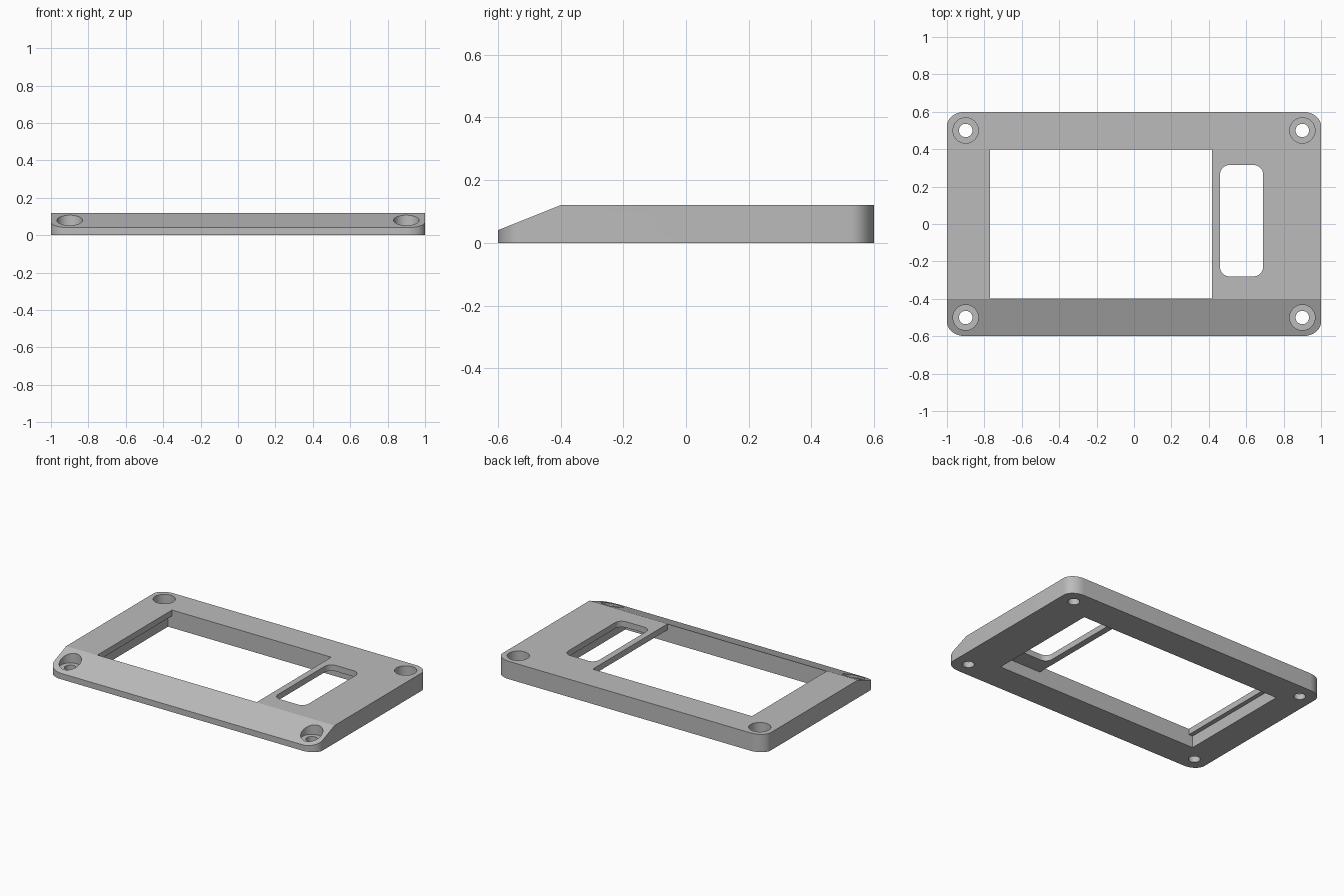
import bpy
import bmesh
from math import cos, sin, pi, radians

if "Cube" in bpy.data.objects:
    bpy.data.objects.remove(bpy.data.objects["Cube"], do_unlink=True)

grey = bpy.data.materials.new("plain grey")
grey.use_nodes = True
colour = (0.5, 0.5, 0.5, 1)
grey.diffuse_color = colour
grey.node_tree.nodes["Principled BSDF"].inputs["Base Color"].default_value = colour


def prism(name, outline, offset):
    """Extrude a closed 3D outline along an offset."""
    bm = bmesh.new()
    face = bm.faces.new([bm.verts.new(p) for p in outline])
    result = bmesh.ops.extrude_face_region(bm, geom=[face])
    moved = [v for v in result["geom"] if isinstance(v, bmesh.types.BMVert)]
    bmesh.ops.translate(bm, verts=moved, vec=offset)
    bmesh.ops.recalc_face_normals(bm, faces=bm.faces)
    mesh = bpy.data.meshes.new(name)
    bm.to_mesh(mesh)
    bm.free()
    obj = bpy.data.objects.new(name, mesh)
    bpy.context.collection.objects.link(obj)
    mesh.materials.append(grey)
    return obj


def block(name, x0, x1, y0, y1, z0, z1, rx=0, ry=0, steps=10):
    """Upright block, with elliptical corners when rx and ry are given."""
    outline = []
    for i, (cx, cy) in enumerate([(x1 - rx, y1 - ry), (x0 + rx, y1 - ry),
                                  (x0 + rx, y0 + ry), (x1 - rx, y0 + ry)]):
        for k in range(steps + 1 if rx else 1):
            a = (i + k / steps) * pi / 2
            outline.append((cx + rx * cos(a), cy + ry * sin(a), z0))
    return prism(name, outline, (0, 0, z1 - z0))


def cylinder(name, x, y, radius, z0, z1, sides=40):
    ring = [(x + radius * cos(2 * pi * k / sides),
             y + radius * sin(2 * pi * k / sides), z0) for k in range(sides)]
    return prism(name, ring, (0, 0, z1 - z0))


def cut(body, cutter):
    cutter.hide_render = True
    mod = body.modifiers.new(cutter.name, "BOOLEAN")
    mod.operation = "DIFFERENCE"
    mod.solver = "EXACT"
    mod.object = cutter
    bpy.ops.object.select_all(action="DESELECT")
    bpy.context.view_layer.objects.active = body
    body.select_set(True)
    bpy.ops.object.modifier_apply(modifier=mod.name)
    bpy.data.objects.remove(cutter, do_unlink=True)


# Cover plate with rounded corners
plate = block("cover_plate", -1, 1, -0.6, 0.6, 0, 0.12, 0.1, 0.075)

# Sloped front edge
cut(plate, prism("front_slope", [(-1.2, -0.4, 0.12), (-1.2, -0.4, 0.3),
                                 (-1.2, -0.8, 0.3), (-1.2, -0.8, -0.04)],
                 (2.4, 0, 0)))

# Hollow underside, display window and rounded slot
cut(plate, block("underside_recess", -0.8, 0.73, -0.397, 0.397, -0.1, 0.08))
cut(plate, block("display_window", -0.77, 0.417, -0.397, 0.397, 0.04, 0.3))
cut(plate, block("rounded_slot", 0.46, 0.69, -0.28, 0.315, 0.04, 0.3, 0.05, 0.05))

# Counterbored screw holes in the corners
for x in (-0.9, 0.9):
    for y in (-0.5, 0.5):
        cut(plate, cylinder("screw_head_recess", x, y, 0.068, 0.04, 0.3))
        cut(plate, cylinder("screw_hole", x, y, 0.036, -0.1, 0.2))

bpy.ops.object.shade_smooth_by_angle(angle=radians(20))
